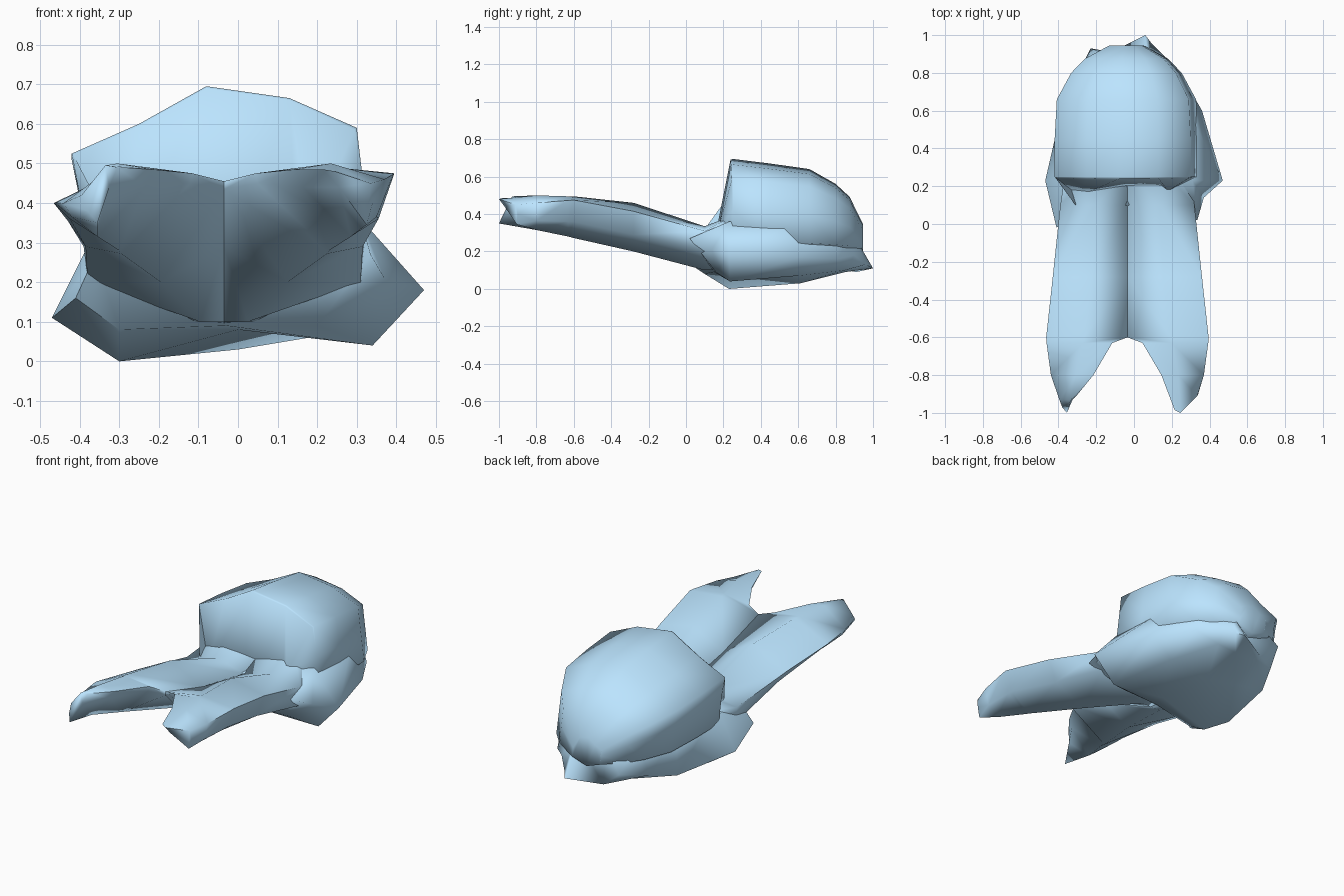
import bpy, bmesh, math

blue = bpy.data.materials.new("light_blue")
blue.diffuse_color = (.5, .78, 1, 1)


def loft(name, rings):
    """Skin a row of equal-sized closed rings and cap both ends."""
    bm = bmesh.new()
    rows = [[bm.verts.new(p) for p in ring] for ring in rings]
    n = len(rows[0])
    for a, b in zip(rows, rows[1:]):
        for i in range(n):
            j = (i + 1) % n
            bm.faces.new((a[i], a[j], b[j], b[i]))
    caps = [bm.faces.new(rows[0]), bm.faces.new(rows[-1])]
    bmesh.ops.triangulate(bm, faces=caps)
    bmesh.ops.recalc_face_normals(bm, faces=bm.faces)
    me = bpy.data.meshes.new(name)
    bm.to_mesh(me)
    bm.free()
    me.materials.append(blue)
    ob = bpy.data.objects.new(name, me)
    bpy.context.collection.objects.link(ob)
    bpy.ops.object.select_all(action='DESELECT')
    ob.select_set(True)
    bpy.context.view_layer.objects.active = ob
    bpy.ops.object.shade_smooth_by_angle(angle=math.radians(85))
    return ob


# Hood: front rim shrunk towards the rounded back, front slopes down to the lobes
rim = [(-.08, .695), (.13, .665), (.3, .59), (.32, .42), (.34, .25),
       (-.03, .15), (-.38, .25), (-.4, .42), (-.42, .525), (-.25, .6)]
stations = [(.25, 1, 1), (.45, 1, .95), (.66, .97, .89),
            (.80, .77, .73), (.875, .58, .59), (.945, .24, .3)]
front = [(-.08, .238, .69), (.13, .24, .66), (.295, .245, .585),
         (.18, .175, .33), (.15, .19, .25), (-.03, .19, .2),
         (-.29, .15, .25), (-.31, .1, .32), (-.415, .245, .52), (-.25, .24, .595)]
loft("hood", [front] + [[(-.04 + (x + .04) * sx, y, .2 + (z - .2) * sz) for x, z in rim]
                        for y, sx, sz in stations])

# Lower petal with flared side wings and a ragged back edge
loft("lower_petal", [
    [(-.36, .02, .27), (-.41, -.02, .16), (-.3, .1, .08), (-.03, .15, .09),
     (.2, .16, .09), (.37, .14, .21), (.335, .02, .27)],
    [(-.36, .23, .33), (-.47, .23, .11), (-.3, .23, 0), (0, .24, .08),
     (.34, .235, .04), (.47, .23, .18), (.31, .23, .36)],
    [(-.36, .6, .33), (-.38, .62, .1), (-.2, .6, .08), (0, .61, .03),
     (.24, .6, .07), (.36, .6, .17), (.29, .6, .36)],
    [(-.26, .8, .32), (-.31, .77, .14), (-.15, .85, .1), (0, .85, .09),
     (.12, .85, .1), (.24, .81, .16), (.2, .8, .32)],
    [(-.12, .89, .3), (-.23, .93, .18), (-.12, .91, .09), (.06, 1, .11),
     (.09, .96, .13), (.15, .9, .18), (.07, .89, .3)],
])

# Two long front lobes: valley, crown, outer edge, outer bulge, lower edge, under-valley
# (station y, tilt that raises the right outer edge and drops the left one)
sections = [
    (.27, 0, [(0, .36), (.2, .4), (.33, .33), (.34, .2), (.12, .1), (0, .09)]),
    (.1, .01, [(0, .29), (.17, .335), (.355, .30), (.345, .2), (.06, .1), (0, .1)]),
    (-.28, .03, [(0, .36), (.19, .46), (.395, .385), (.35, .29), (.16, .2), (0, .29)]),
    (-.6, .038, [(0, .455), (.23, .495), (.43, .437), (.39, .36), (.26, .272), (0, .435)]),
    (-.63, .036, [(.08, .475), (.235, .495), (.428, .437), (.39, .36), (.265, .28), (.085, .45)]),
    (-.8, .03, [(.18, .485), (.27, .5), (.405, .43), (.385, .365), (.32, .315), (.2, .44)]),
]
tips = {
    1: [(.25, -.985, .485), (.28, -1, .48), (.37, -.91, .45), (.375, -.9, .4),
        (.36, -.905, .345), (.29, -.97, .44)],
    -1: [(.27, -.91, .49), (.3, -.93, .495), (.36, -.93, .42), (.345, -.97, .38),
         (.32, -1, .35), (.29, -.93, .44)],
}
AXIS = -.035
for side, name in ((-1, "left_front_lobe"), (1, "right_front_lobe")):
    rings = []
    for y, tilt, pts in sections:
        rings.append([(AXIS + side * x, y, z + side * tilt * (i == 2))
                      for i, (x, z) in enumerate(pts)])
    rings.append([(AXIS + side * x, y, z) for x, y, z in tips[side]])
    loft(name, rings)
